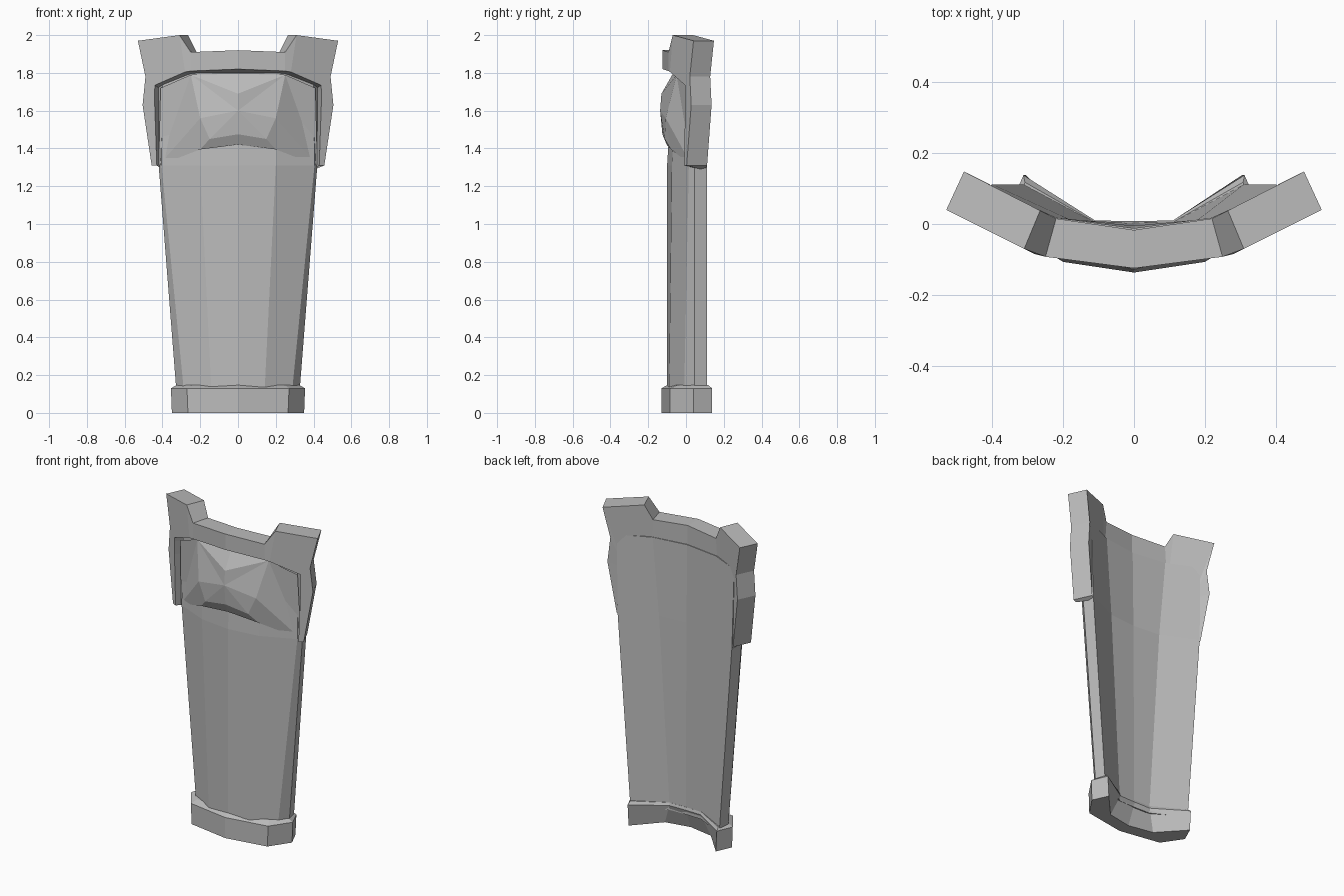
import bpy, bmesh

cube = bpy.data.objects.get("Cube")
if cube:
    bpy.data.objects.remove(cube, do_unlink=True)

grey = bpy.data.materials.new("plate_grey")
grey.use_nodes = True
colour = (0.5, 0.5, 0.5, 1)
grey.diffuse_color = colour
grey.node_tree.nodes["Principled BSDF"].inputs["Base Color"].default_value = colour


def build(name, verts, faces):
    """Make a closed part from its left half by mirroring across x = 0."""
    bm = bmesh.new()
    for side in (1, -1):
        vs = [bm.verts.new((side * x, y, z)) for x, y, z in verts]
        for f in faces:
            order = f if side == 1 else f[::-1]
            bm.faces.new([vs[i] for i in order])
    bmesh.ops.remove_doubles(bm, verts=bm.verts, dist=0.0005)
    bmesh.ops.recalc_face_normals(bm, faces=bm.faces)
    mesh = bpy.data.meshes.new(name)
    bm.to_mesh(mesh)
    bm.free()
    mesh.materials.append(grey)
    obj = bpy.data.objects.new(name, mesh)
    bpy.context.collection.objects.link(obj)
    return obj


def loft(name, rings, closed, cap_start):
    """Bridge equal rings of points and cap the ends."""
    n = len(rings[0])
    verts = [p for ring in rings for p in ring]
    faces = []
    for r in range(len(rings) - 1):
        for i in range(n if closed else n - 1):
            j = (i + 1) % n
            faces.append((r * n + i, r * n + j, r * n + n + j, r * n + n + i))
    last = (len(rings) - 1) * n
    faces.append(tuple(range(last, last + n)))
    if cap_start:
        faces.append(tuple(range(n))[::-1])
    return build(name, verts, faces)


def level(z, *profile):
    return [(x, y, z) for x, y in profile]


# Long curved shin shell, outlines run from front centre round to back centre
loft("shin_shell", [
    level(0.10, (0, -.10), (.14, -.09), (.285, -.01), (.325, .045), (.31, .112), (.11, .005), (0, .002)),
    level(1.31, (0, -.10), (.20, -.075), (.405, .015), (.42, .045), (.40, .112), (.18, .012), (0, -.005)),
    level(1.80, (0, -.07), (.20, -.05), (.40, .025), (.42, .05), (.41, .105), (.22, .018), (0, -.012)),
], closed=False, cap_start=True)

# Ankle band with a chamfered top and a flared inside
loft("ankle_band", [
    level(0, (0, -.13), (.265, -.085), (.35, .04), (.305, .138), (.16, -.02), (0, -.05)),
    level(.13, (0, -.13), (.27, -.085), (.355, .04), (.312, .138), (.11, .01), (0, .008)),
    level(.147, (0, -.10), (.25, -.045), (.325, .04), (.308, .118), (.11, .005), (0, .003)),
], closed=False, cap_start=True)


# Horned collar: outer and inner outline points as (x, z), swept as box sections
def front_y(x):
    return -.125 + .13 * x if x < .27 else -.09 + .5 * (x - .27)


def section(outer, inner, shift):
    (xo, zo), (xi, zi) = outer, inner
    yo, yi = front_y(xo), front_y(xi)
    return [(xo, yo, zo), (xo - shift, yo + .108, zo),
            (xi - shift * .7, yi + .108, zi - .025), (xi, yi, zi)]


loft("horned_collar", [
    section((0, 1.92), (0, 1.82), 0),
    section((.25, 1.91), (.25, 1.81), .03),
    section((.31, 2.0), (.28, 1.805), .045),
    section((.53, 1.97), (.44, 1.735), .05),
    section((.49, 1.78), (.441, 1.71), .05),
    section((.505, 1.63), (.441, 1.63), .05),
    section((.457, 1.31), (.43, 1.31), .05),
], closed=True, cap_start=False)

# Faceted knee pad set inside the collar
pad = {
    "top": (0, -.07, 1.795), "top_side": (.25, -.05, 1.79),
    "corner": (.41, .01, 1.72), "low_corner": (.42, .03, 1.31),
    "low_side": (.20, -.08, 1.395), "low": (0, -.102, 1.42),
    "brow": (0, -.13, 1.69), "peak": (0, -.137, 1.60),
    "cheek": (.20, -.107, 1.56), "lip_side": (.15, -.113, 1.45),
    "lip": (0, -.125, 1.475), "back": (0, -.05, 1.60),
}
keys = list(pad)
rim = keys[:6]
facets = [
    "top top_side brow", "brow top_side peak", "peak top_side cheek",
    "peak cheek lip_side", "peak lip_side lip", "lip lip_side low_side low",
    "lip_side cheek low_side", "cheek low_corner low_side",
    "cheek top_side low_corner", "top_side corner low_corner",
] + [f"back {b} {a}" for a, b in zip(rim, rim[1:])]
build("knee_pad", list(pad.values()),
      [tuple(keys.index(k) for k in f.split()) for f in facets])
